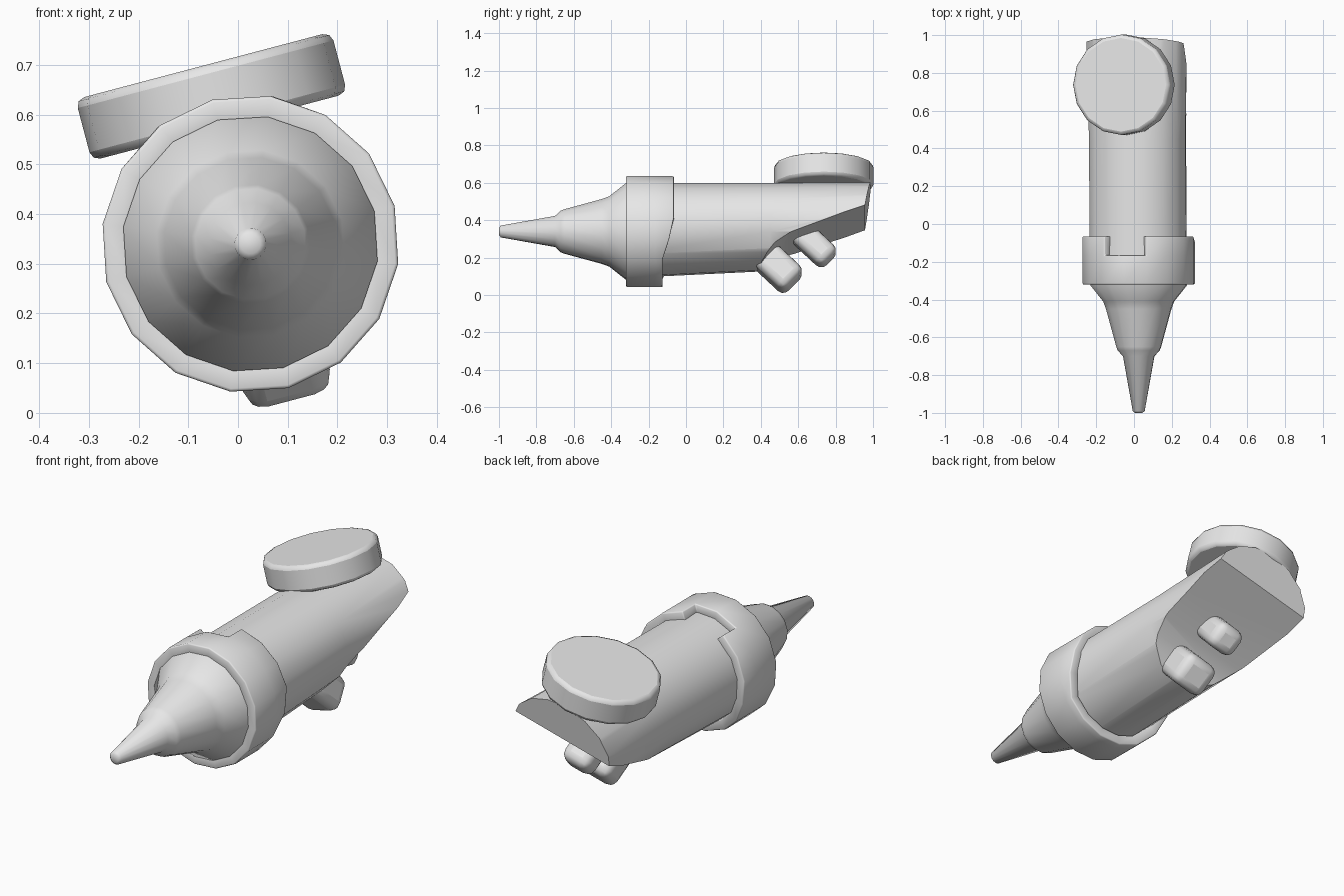
import bpy, bmesh
from math import sin, cos, pi, radians
from mathutils import Matrix

cube = bpy.data.objects.get("Cube")
if cube:
    bpy.data.objects.remove(cube, do_unlink=True)

SIDES = 16
# The whole assembly is rolled about its long axis
ROLL = Matrix.Translation((0.025, 0, 0.34)) @ Matrix.Rotation(radians(-14.8), 4, 'Y')

grey = bpy.data.materials.new("plain_grey")
grey.use_nodes = True
grey.diffuse_color = (0.8, 0.8, 0.8, 1)
grey.node_tree.nodes["Principled BSDF"].inputs["Base Color"].default_value = (0.8, 0.8, 0.8, 1)


def add_object(name, bm):
    bmesh.ops.recalc_face_normals(bm, faces=bm.faces)
    mesh = bpy.data.meshes.new(name)
    bm.to_mesh(mesh)
    bm.free()
    mesh.materials.append(grey)
    obj = bpy.data.objects.new(name, mesh)
    bpy.context.collection.objects.link(obj)
    obj.matrix_world = ROLL
    return obj


def bevel(obj, width, segments=2):
    mod = obj.modifiers.new("Bevel", 'BEVEL')
    mod.width, mod.segments = width, segments
    mod.limit_method, mod.angle_limit = 'ANGLE', radians(35)


def smooth(obj, angle):
    bpy.ops.object.select_all(action='DESELECT')
    obj.select_set(True)
    bpy.context.view_layer.objects.active = obj
    bpy.ops.object.shade_smooth_by_angle(angle=radians(angle))


def loft(name, rings):
    """Capped tube along y; each ring is (y, half width, half height, centre z)."""
    bm = bmesh.new()
    loops = []
    for y, rx, rz, cz in rings:
        angles = [2 * pi * i / SIDES for i in range(SIDES)]
        loops.append([bm.verts.new((rx * sin(a), y, cz + rz * cos(a))) for a in angles])
    for a, b in zip(loops, loops[1:]):
        for i in range(SIDES):
            j = (i + 1) % SIDES
            bm.faces.new((a[i], a[j], b[j], b[i]))
    bm.faces.new(loops[0])
    bm.faces.new(loops[-1])
    return add_object(name, bm)


# Nozzle: stepped cone
profile = [(-1.0, 0.02), (-0.99, 0.032), (-0.70, 0.084), (-0.67, 0.112), (-0.65, 0.12),
           (-0.45, 0.175), (-0.41, 0.19), (-0.325, 0.258), (-0.25, 0.258)]
smooth(loft("nozzle", [(y, r, r, 0) for y, r in profile]), 50)

# Barrel: slightly flattened tube, sliced underneath and at the rear
barrel = loft("barrel", [(-0.30, 0.26, 0.255, 0.005), (0.45, 0.262, 0.235, 0.025),
                         (1.1, 0.277, 0.212, 0.048)])
section = [(0.30, -0.32), (0.39, -0.212), (0.434, -0.157), (0.477, -0.112), (0.555, -0.067),
           (0.957, 0.077), (0.992, 0.28), (1.3, 0.3), (1.3, -0.4), (0.3, -0.4)]
bm = bmesh.new()
face = bm.faces.new([bm.verts.new((-0.5, y, z)) for y, z in section])
new = bmesh.ops.extrude_face_region(bm, geom=[face])["geom"]
bmesh.ops.translate(bm, vec=(1, 0, 0), verts=[g for g in new if isinstance(g, bmesh.types.BMVert)])
cutter = add_object("barrel_cutter", bm)
cutter.hide_render = True
cutter.hide_set(True)
cut = barrel.modifiers.new("Slice", 'BOOLEAN')
cut.operation, cut.solver, cut.object = 'DIFFERENCE', 'EXACT', cutter
# Apply the slice so that no cutter is left behind
bpy.context.view_layer.update()
sliced = bpy.data.meshes.new_from_object(barrel.evaluated_get(bpy.context.evaluated_depsgraph_get()))
barrel.modifiers.clear()
barrel.data = sliced
bpy.data.objects.remove(cutter, do_unlink=True)
smooth(barrel, 30)


# Collar: thick ring, notched on top and shorter underneath
def rear_edge(i):
    step = min(i, SIDES - i)
    return -0.065 if step <= 4 else -0.09 if step == 5 else -0.125


bm = bmesh.new()
rows = []
for row in range(3):
    loop = []
    for i in range(SIDES):
        a = 2 * pi * i / SIDES
        y = (-0.32, -0.165, rear_edge(i))[row]
        loop.append(bm.verts.new((0.3 * sin(a), y, 0.3 * cos(a))))
    rows.append(loop)
for i in range(SIDES):
    j = (i + 1) % SIDES
    bm.faces.new((rows[0][i], rows[0][j], rows[1][j], rows[1][i]))
    if i not in (0, SIDES - 1):
        bm.faces.new((rows[1][i], rows[1][j], rows[2][j], rows[2][i]))
bmesh.ops.delete(bm, geom=[v for v in bm.verts if not v.link_faces], context='VERTS')
collar = add_object("collar", bm)
thick = collar.modifiers.new("Thickness", 'SOLIDIFY')
thick.thickness, thick.offset = 0.05, -1
bevel(collar, 0.006)
smooth(collar, 30)

# Round cap on top of the barrel
bm = bmesh.new()
bmesh.ops.create_cone(bm, cap_ends=True, segments=SIDES, radius1=0.266, radius2=0.266, depth=0.128,
                      matrix=Matrix.Translation((0, 0.737, 0.307)))
cap = add_object("round_cap", bm)
bevel(cap, 0.018)
smooth(cap, 40)

# Two rounded buttons sticking out of the sloping underside
for name, y, z, size in (("front_button", 0.488, -0.198, (0.18, 0.165, 0.25)),
                         ("rear_button", 0.685, -0.075, (0.15, 0.135, 0.24))):
    bm = bmesh.new()
    bmesh.ops.create_cube(bm, size=1, matrix=Matrix.Translation((0, y, z))
                          @ Matrix.Rotation(radians(46), 4, 'X') @ Matrix.Diagonal((*size, 1)))
    button = add_object(name, bm)
    bevel(button, 0.042, 3)
    smooth(button, 50)
